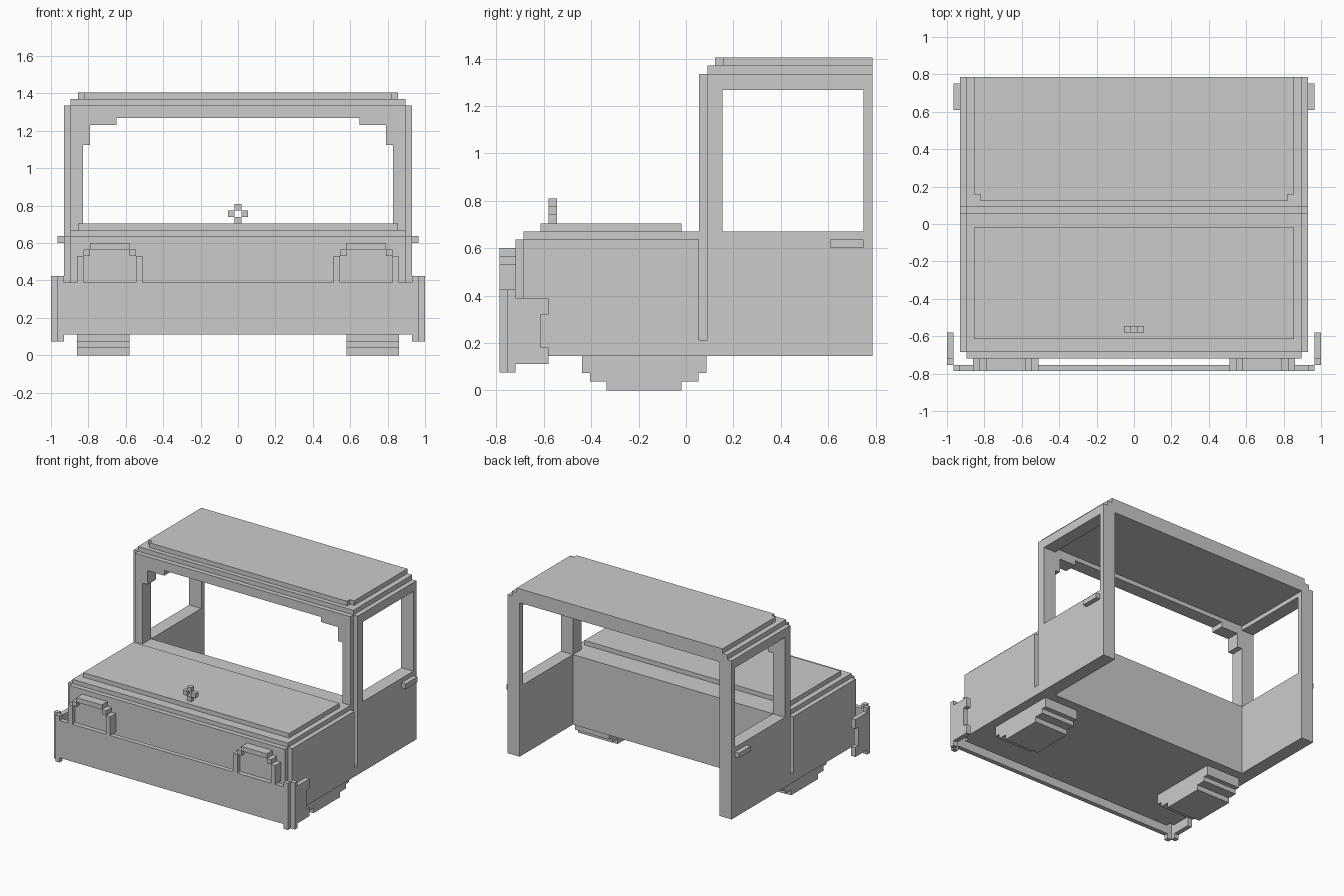
import bpy, bmesh, math

# One object from stepped blocks: the clean outer surface of their union.
# A block is (x0, x1, y0, y1, z0, z1)
def blocks(name, boxes):
    axes = [sorted({round(b[2 * a + s], 4) for b in boxes for s in (0, 1)}) for a in range(3)]
    cells = set()
    for b in boxes:
        r = [range(axes[a].index(round(b[2 * a], 4)), axes[a].index(round(b[2 * a + 1], 4)))
             for a in range(3)]
        cells |= {(i, j, k) for i in r[0] for j in r[1] for k in r[2]}
    bm = bmesh.new()
    verts = {}

    def vert(idx):
        if idx not in verts:
            verts[idx] = bm.verts.new([axes[a][idx[a]] for a in range(3)])
        return verts[idx]

    for c in cells:
        for a in range(3):
            for s in (0, 1):
                n = list(c)
                n[a] += 2 * s - 1
                if tuple(n) in cells:
                    continue
                u, w = (a + 1) % 3, (a + 2) % 3
                loop = []
                for du, dw in ((0, 0), (1, 0), (1, 1), (0, 1)):
                    p = list(c)
                    p[a] += s
                    p[u] += du
                    p[w] += dw
                    loop.append(vert(tuple(p)))
                bm.faces.new(loop if s else loop[::-1])
    bmesh.ops.dissolve_limit(bm, angle_limit=math.radians(1), verts=bm.verts, edges=bm.edges)
    me = bpy.data.meshes.new(name)
    bm.to_mesh(me)
    bm.free()
    ob = bpy.data.objects.new(name, me)
    bpy.context.collection.objects.link(ob)
    return ob


def mid(h, *rest):           # block centred on x = 0
    return [(-h, h, *rest)]


def pair(x0, x1, *rest):     # block and its mirror image
    return [(x0, x1, *rest), (-x1, -x0, *rest)]


B = 0.787                    # front and back limit in y

body = []
# Engine bay with stepped hood edges
body += mid(.93, -.685, .055, .145, .637)
body += mid(.895, -.72, -.685, .145, .637)
body += mid(.895, -.685, .155, .637, .67)
body += mid(.855, -.615, -.018, .67, .704)
# Firewall with the door gap at the sides
body += mid(.895, .055, .09, .145, .637)
body += pair(.895, .93, .055, .09, .145, .213)
body += mid(.93, .09, .155, .145, .67)
# Windscreen pillars, header and corner steps
body += pair(.83, .895, .055, .155, .67, 1.335)
body += pair(.895, .93, .09, .155, .67, 1.335)
body += mid(.83, .055, .155, 1.268, 1.335)
body += pair(.65, .83, .055, .155, 1.23, 1.268)
body += pair(.79, .83, .055, .155, 1.125, 1.23)
# Doors with open windows
body += pair(.83, .93, .155, B, .145, .67)
body += pair(.83, .93, .75, B, .67, 1.335)
body += pair(.83, .93, .155, .75, 1.268, 1.335)
# Stepped roof
body += mid(.83, .155, B, 1.30, 1.335)
body += mid(.895, .09, B, 1.335, 1.37)
body += mid(.855, .157, B, 1.37, 1.405)
body += mid(.82, .123, .157, 1.37, 1.405)
blocks("body_shell", body)

# Headlights: raised stepped rim around a recessed lens
rim, lens = [], []
rim += pair(.825, .86, -B, -.72, .39, .53)
rim += pair(.51, .545, -B, -.72, .39, .53)
rim += pair(.79, .825, -B, -.72, .53, .565)
rim += pair(.545, .58, -B, -.72, .53, .565)
rim += pair(.58, .79, -B, -.72, .565, .60)
lens += pair(.545, .825, -.753, -.72, .39, .53)
lens += pair(.58, .79, -.753, -.72, .53, .565)
blocks("headlights", rim + lens)

# Bumper plate with taller ends and wrap-around wings
bumper = mid(.93, -B, -.753, .11, .39)
bumper += pair(.93, .965, -B, -.753, .075, .425)
blocks("front_bumper", bumper)
wings = pair(.965, 1.0, -.753, -.72, .075, .425)
wings += pair(.965, 1.0, -.72, -.615, .11, .39)
wings += pair(.965, 1.0, -.615, -.58, .32, .39)
wings += pair(.965, 1.0, -.615, -.58, .11, .18)
blocks("bumper_wings", wings)

# Front wheels showing below the body
wheels = pair(.58, .86, -.335, -.018, 0, .038)
wheels += pair(.58, .86, -.405, .052, .038, .073)
wheels += pair(.58, .86, -.44, .087, .073, .145)
blocks("front_wheels", wheels)

# Door handles
blocks("door_handles", pair(.93, .965, .61, .75, .60, .637))

# Hood ornament: four small cubes around an open centre
orn = mid(.0175, -.58, -.545, .704, .74)
orn += mid(.0175, -.58, -.545, .775, .81)
orn += pair(.0175, .0525, -.58, -.545, .74, .775)
blocks("hood_ornament", orn)
